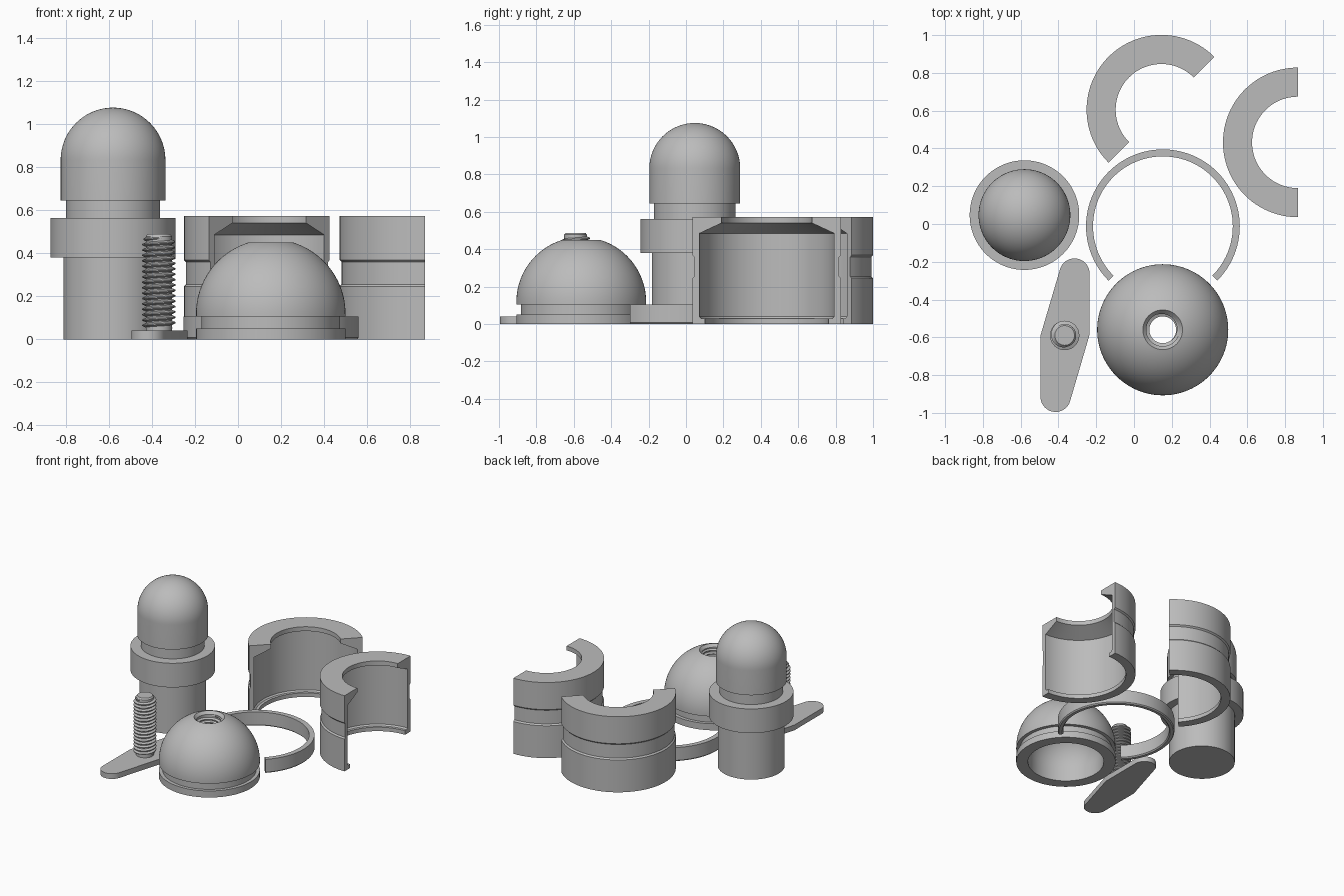
import bpy, bmesh, math
from math import cos, sin, pi, radians

if "Cube" in bpy.data.objects:
    bpy.data.objects.remove(bpy.data.objects["Cube"])

grey = bpy.data.materials.new("plain grey")
grey.diffuse_color = (0.5, 0.5, 0.5, 1)
grey.use_nodes = True
grey.node_tree.nodes["Principled BSDF"].inputs["Base Color"].default_value = grey.diffuse_color


def finish(bm, name, angle=30):
    """Turn a bmesh into a shaded, coloured object."""
    bmesh.ops.remove_doubles(bm, verts=bm.verts, dist=1e-5)
    bmesh.ops.recalc_face_normals(bm, faces=bm.faces)
    me = bpy.data.meshes.new(name)
    bm.to_mesh(me)
    bm.free()
    me.materials.append(grey)
    ob = bpy.data.objects.new(name, me)
    bpy.context.collection.objects.link(ob)
    bpy.ops.object.select_all(action='DESELECT')
    ob.select_set(True)
    bpy.context.view_layer.objects.active = ob
    bpy.ops.object.shade_smooth_by_angle(angle=radians(angle))
    return ob


def sweep(name, rings, closed_profile=True, caps=False, angle=30):
    """Skin a list of point rings."""
    bm = bmesh.new()
    vs = [[bm.verts.new(p) for p in ring] for ring in rings]
    n = len(vs[0])
    for a, b in zip(vs, vs[1:]):
        for j in range(n if closed_profile else n - 1):
            k = (j + 1) % n
            bm.faces.new((a[j], a[k], b[k], b[j]))
    if caps:
        bm.faces.new(vs[0])
        bm.faces.new(vs[-1])
    return finish(bm, name, angle)


def lathe(name, prof, cx, cy, start=0, end=360, closed=True):
    """Revolve an (r, z) profile, fully or over part of a turn."""
    steps = max(8, int((end - start) / 3.75))
    rings = []
    for i in range(steps + 1):
        a = radians(start + (end - start) * i / steps)
        rings.append([(cx + r * cos(a), cy + r * sin(a), z) for r, z in prof])
    return sweep(name, rings, closed, caps=end - start < 360)


def thread(name, cx, cy, z0, z1, root, crest, pitch, seg=32):
    """Helical ridge that fades out at both ends."""
    steps = int((z1 - z0) / pitch * seg)
    embed = root + (-0.004 if crest > root else 0.004)
    rings = []
    for i in range(steps + 1):
        a = 2 * pi * i / seg
        z = z0 + pitch * i / seg
        f = min(1, (i + 1) / seg * 2, (steps - i + 1) / seg * 2)
        top = root + (crest - root) * f
        rings.append([(cx + r * cos(a), cy + r * sin(a), z + dz * pitch)
                      for r, dz in ((embed, -0.46), (top, -0.1), (top, 0.1), (embed, 0.46))])
    return sweep(name, rings, True, caps=True)


def arc(r, zc, a0, a1, n=24):
    """Points (r, z) of a circular arc centred on the axis."""
    return [(r * cos(a0 + (a1 - a0) * i / n), zc + r * sin(a0 + (a1 - a0) * i / n))
            for i in range(n + 1)]


# Plunger: shaft, collar, neck and round head
head = arc(0.243, 0.832, 0, pi / 2)
head[-1] = (0, 1.075)
lathe("plunger", [(0, 0), (0.23, 0), (0.23, 0.38), (0.29, 0.38), (0.29, 0.563),
                  (0.218, 0.563), (0.218, 0.645), (0.243, 0.645)] + head,
      -0.58, 0.047, closed=False)

# Two half shells with an outer groove, top lip and bottom lip
shell = [(0.33, 0), (0.396, 0), (0.396, 0.245), (0.386, 0.255), (0.386, 0.358),
         (0.396, 0.368), (0.396, 0.573), (0.242, 0.573), (0.242, 0.54),
         (0.36, 0.485), (0.36, 0.04), (0.35, 0.03), (0.33, 0.03)]
lathe("right_half_shell", shell, 0.867, 0.432, 90, 270)
lathe("back_half_shell", shell, 0.145, 0.605, 45, 225)

# Open snap ring
lathe("snap_ring", [(0.378, 0), (0.4, 0), (0.407, 0.008), (0.407, 0.105),
                    (0.37, 0.105), (0.37, 0.008)], 0.153, -0.012, -45, 225)

# Hollow dome with a rim groove and threaded hole
DX, DY, R = 0.152, -0.56, 0.347
outer = arc(R, 0.118, 0, math.acos(0.105 / R))
inner = arc(0.265, 0.1, math.acos(0.087 / 0.265), 0)
lathe("dome", [(0.265, 0), (0.347, 0), (0.347, 0.05), (0.322, 0.05), (0.322, 0.105),
               (R, 0.105)] + outer + [(0.087, 0.428)] + inner, DX, DY)
thread("dome_thread", DX, DY, 0.362, 0.42, 0.087, 0.071, 0.025)

# Wing handle: two round lobes and two side corners, as a convex plate
SX, SY = -0.367, -0.59
outline = [(-0.495, -0.59), (-0.235, -0.585)]
for lx, ly in ((-0.415, -0.915), (-0.315, -0.262)):
    outline += [(lx + 0.08 * cos(2 * pi * i / 48), ly + 0.08 * sin(2 * pi * i / 48))
                for i in range(48)]
bm = bmesh.new()
for x, y in outline:
    for z in (0, 0.04):
        bm.verts.new((x, y, z))
hull = bmesh.ops.convex_hull(bm, input=bm.verts)
bmesh.ops.delete(bm, geom=list({v for v in hull["geom_interior"] + hull["geom_unused"]
                                if isinstance(v, bmesh.types.BMVert)}), context='VERTS')
bmesh.ops.dissolve_limit(bm, angle_limit=0.01, verts=bm.verts, edges=bm.edges)
finish(bm, "wing_handle")

# Threaded screw standing on the handle
lathe("screw_core", [(0, 0.02), (0.061, 0.02), (0.061, 0.478), (0.052, 0.488), (0, 0.488)],
      SX, SY, closed=False)
thread("screw_thread", SX, SY, 0.052, 0.472, 0.061, 0.078, 0.025)
